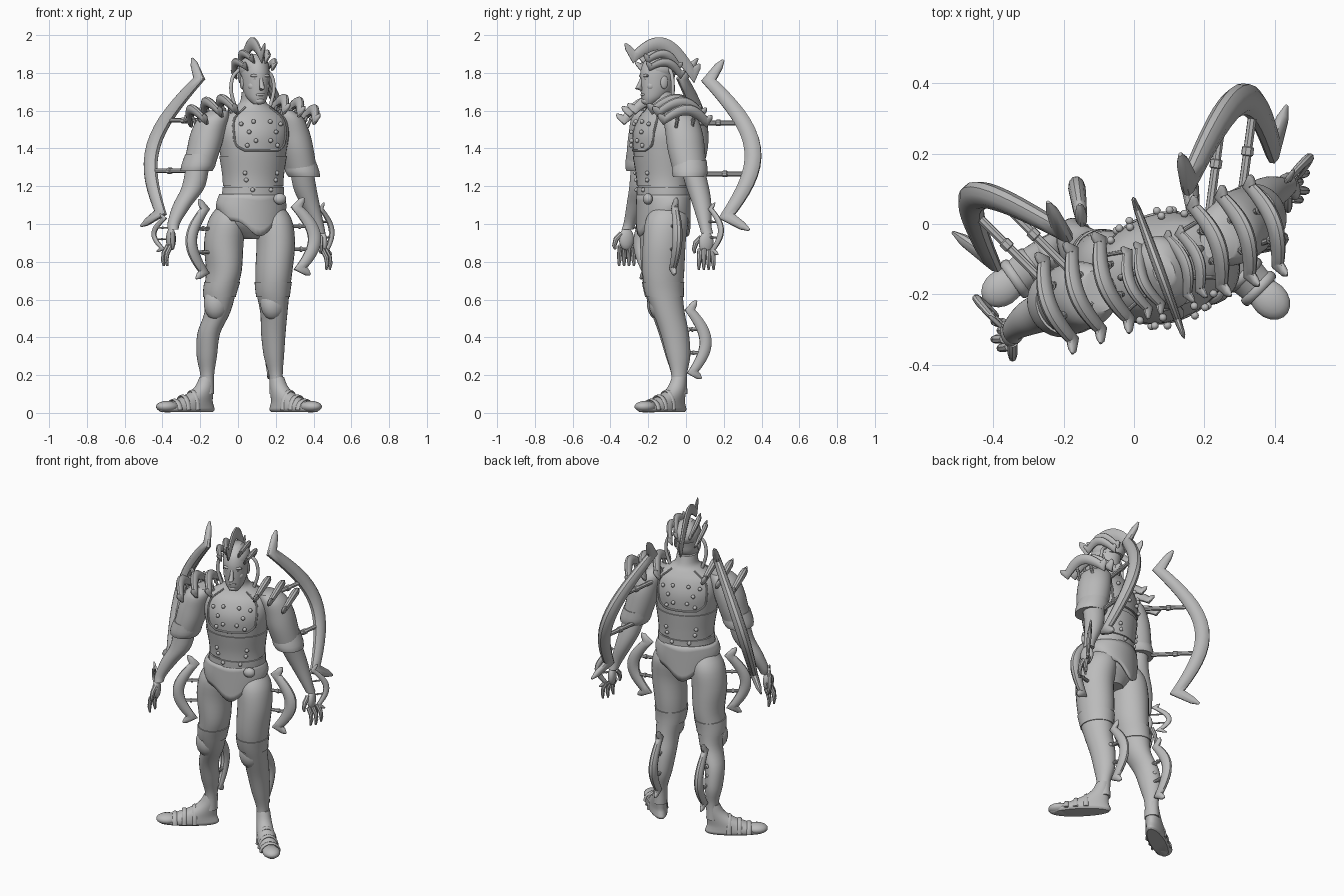
import bpy, bmesh
from math import sin, cos, pi, radians, atan2
from mathutils import Vector as V, Matrix

old = bpy.data.objects.get("Cube")
if old:
    bpy.data.objects.remove(old)

GREY = (.5, .5, .5, 1)
steel = bpy.data.materials.new("plain grey")
steel.use_nodes = True
steel.diffuse_color = GREY
steel.node_tree.nodes["Principled BSDF"].inputs["Base Color"].default_value = GREY

YAW = radians(20)
CENTRE = V((.08, -.12, 0))


def local(x, y, z):
    """Point in the turned frame of the body."""
    return CENTRE + Matrix.Rotation(YAW, 3, 'Z') @ V((x, y, z))


def finish(name, bm):
    bmesh.ops.recalc_face_normals(bm, faces=bm.faces)
    mesh = bpy.data.meshes.new(name)
    bm.to_mesh(mesh)
    bm.free()
    mesh.shade_smooth()
    mesh.set_sharp_from_angle(angle=radians(42))
    mesh.materials.append(steel)
    ob = bpy.data.objects.new(name, mesh)
    bpy.context.collection.objects.link(ob)
    return ob


def skin(name, rings, caps=True):
    bm = bmesh.new()
    loops = [[bm.verts.new(p) for p in ring] for ring in rings]
    n = len(loops[0])
    for a, b in zip(loops, loops[1:]):
        for i in range(n):
            j = (i + 1) % n
            bm.faces.new((a[i], a[j], b[j], b[i]))
    if caps:
        bm.faces.new(loops[0])
        bm.faces.new(loops[-1])
    return finish(name, bm)


def spline(rows, steps=4):
    """Smooth rows of numbers with a Catmull-Rom curve."""
    rows = [tuple(r) for r in rows]
    ext = [rows[0]] + rows + [rows[-1]]
    out = []
    for a, b, c, d in zip(ext, ext[1:], ext[2:], ext[3:]):
        for k in range(steps):
            t = k / steps
            out.append(tuple(q + t / 2 * (r - p + t * (2*p - 5*q + 4*r - s + t * (3*(q - r) + s - p)))
                             for p, q, r, s in zip(a, b, c, d)))
    return out + [rows[-1]]


def around(row, angle, yaw, grow=0):
    x, y, z, rx, ry = row
    flat = V(((rx + grow) * cos(angle), (ry + grow) * sin(angle), 0))
    return V((x, y, z)) + Matrix.Rotation(yaw, 3, 'Z') @ flat


def loft(name, rows, yaw=YAW, n=28, steps=4, grow=0):
    rings = [[around(r, 2*pi*i/n, yaw, grow) for i in range(n)] for r in spline(rows, steps)]
    return skin(name, rings)


def sweep(name, path, radii, ref, flat=1, n=10):
    """Tube along a path, mitred so that it keeps its width at corners."""
    rings = []
    for i, (p, r) in enumerate(zip(path, radii)):
        u = (p - path[i - 1]).normalized() if i else (path[1] - p).normalized()
        v = (path[i + 1] - p).normalized() if i + 1 < len(path) else u
        t = (u + v).normalized()
        mitre = 1 / max(u.dot(t), .5)
        a = (ref - t * ref.dot(t)).normalized()
        b = t.cross(a) * mitre
        rings.append([p + a * r * flat * cos(2*pi*k/n) + b * r * sin(2*pi*k/n) for k in range(n)])
    return skin(name, rings)


def ball(name, loc, size, yaw=YAW, seg=18):
    bm = bmesh.new()
    m = Matrix.Translation(loc) @ Matrix.Rotation(yaw, 4, 'Z') @ Matrix.Diagonal((*size, 1))
    bmesh.ops.create_uvsphere(bm, u_segments=seg, v_segments=seg // 2, radius=1, matrix=m)
    return finish(name, bm)


def bow(name, p, q, out, r, flat=.75, struts=True):
    """Recurved blade from p to q, bulging along out, held by two struts."""
    p, q, out = V(p), V(q), V(out)
    d = q - p
    arc = [p + d * t / 16 + out * sin(pi * t / 16) for t in range(17)]
    top, low = p - d * .15 + out * .5, q + d * .1 + out * .6
    path = [top, top.lerp(p, .3)] + arc + [low.lerp(q, .3), low]
    radii = [r * .15, r * .5] + [r * (.7 + .3 * sin(pi * t / 16)) for t in range(17)] + [r * .5, r * .15]
    sweep(name, path, radii, d.cross(out), flat)
    if struts:
        for k in (5, 11):
            base = p + d * k / 16 - out * .6
            w = r * .28
            line = [base.lerp(arc[k], t) for t in (0, .45, .46, .54, .55, 1)]
            sweep(name + "_strut", line, [w, w, w * 1.4, w * 1.4, w, w], d, n=8)


# Torso
torso = [(.07, -.11, .92, .06, .06), (.07, -.12, 1, .16, .12), (.07, -.12, 1.08, .17, .13),
         (.08, -.12, 1.16, .16, .13), (.08, -.12, 1.25, .16, .135), (.08, -.125, 1.38, .18, .15),
         (.08, -.125, 1.48, .195, .152), (.08, -.12, 1.56, .18, .125), (.08, -.115, 1.61, .115, .093),
         (.08, -.12, 1.645, .07, .074), (.08, -.13, 1.7, .06, .067)]
loft("torso", torso)
sampled = spline(torso, 12)


def on_torso(angle, z, grow=0):
    row = min(sampled, key=lambda r: abs(r[2] - z))
    return around(row, radians(angle), YAW, grow)


def torso_band(name, z0, z1, grow):
    rows = [r for r in sampled if z0 <= r[2] <= z1]
    loft(name, rows, steps=1, grow=grow)


torso_band("waist_plate", 1.2, 1.37, .006)
torso_band("belt", 1.15, 1.2, .008)

# Scalloped hip plate
skirt = []
for k in range(7):
    ring = []
    for i in range(48):
        a = 2 * pi * i / 48
        low = 1.05 - .1 * abs(sin(a)) ** 3 + .015 * cos(6 * a)
        z = 1.16 + (low - 1.16) * k / 6
        ring.append(around((.07, -.12, z, .172 + .02 * sin(pi * k / 7), .138), a, YAW))
    skirt.append(ring)
plate = skin("hip_plate", skirt, caps=False)
plate.modifiers.new("thickness", 'SOLIDIFY').thickness = .012

# Vest edging and studs, front and back
for face, name in ((-90, "front"), (90, "back")):
    trim = spline([(-42, 1.62), (-48, 1.56), (-48, 1.48), (-42, 1.405), (0, 1.385),
                   (42, 1.405), (48, 1.48), (48, 1.56), (42, 1.62)], 6)
    path = [on_torso(face + a, z, .001) for a, z in trim]
    sweep(name + "_vest_trim", path, [.006] * len(path), V((.1, .2, 1)), n=8)
    for a, z in ((14, 1.54), (34, 1.53), (22, 1.49), (12, 1.44), (26, 1.42), (32, 1.27), (30, 1.23), (18, 1.18)):
        for s in (-1, 1):
            ball(name + "_stud", on_torso(face + s * a, z, .008), (.012, .012, .012), seg=10)
ball("buckle", on_torso(-55, 1.13, .025), (.035, .025, .03))

# Head and face
head = [(.0, -.085, 1.635, .028, .025), (0, -.06, 1.665, .052, .06), (0, -.04, 1.71, .066, .085),
        (0, -.035, 1.76, .072, .092), (0, -.03, 1.81, .073, .095), (0, -.025, 1.86, .06, .08),
        (0, -.025, 1.89, .025, .035)]
loft("head", [(*local(x, y, z), rx, ry) for x, y, z, rx, ry in head])
cap = [(*local(0, -.015, z), rx, rx * 1.32) for z, rx in ((1.79, .07), (1.82, .078), (1.86, .068), (1.9, .03))]
loft("hair_cap", cap)
nose = [local(0, y, z) for y, z in ((-.115, 1.785), (-.13, 1.745), (-.14, 1.722), (-.12, 1.712))]
sweep("nose", nose, [.008, .011, .015, .008], V((1, .3, 0)))
ball("lips", local(0, -.114, 1.685), (.026, .012, .009))
ball("chin", local(0, -.1, 1.652), (.026, .022, .02))
for s in (-1, 1):
    ball("brow", local(s * .028, -.11, 1.785), (.028, .014, .009))
    ball("eye", local(s * .027, -.11, 1.768), (.012, .01, .007))
    ball("cheek", local(s * .034, -.085, 1.73), (.026, .024, .026))
    ball("ear", local(s * .07, -.02, 1.75), (.01, .022, .035))
    lock = spline([local(s * x, .01, z) for x, z in ((.07, 1.82), (.11, 1.78), (.12, 1.7), (.09, 1.6))])
    sweep("side_lock", [V(p) for p in lock], [.01] * len(lock), V((0, 1, 0)))

# Crest blades
bow("central_crest", (.125, -.275, 1.885), (.01, .04, 1.79), (0, 0, .113), .036, .42, False)
for s in (-1, 1):
    for x, z, size in ((.04, 1.87, .05), (.078, 1.83, .045)):
        side = local(s * .025, 0, size) - CENTRE
        bow("crest_blade", local(s * x, -.1, z), local(s * x, .07, z - .04), side, .024, .6, False)

# Shoulder blades
for s in (-1, 1):
    for x, z in ((.14, 1.605), (.225, 1.59), (.31, 1.55)):
        lean = local(s * .03, 0, .06) - CENTRE
        bow("shoulder_blade", local(s * x, -.11, z), local(s * x, .13, z - .01), lean, .031, .7)

# Arms: sleeve, cuff, forearm, hand
sleeves = {
    "right": [(-.1, -.19, 1.6, .05, .06), (-.13, -.2, 1.56, .08, .09), (-.16, -.205, 1.48, .09, .1),
              (-.183, -.215, 1.39, .087, .1), (-.205, -.225, 1.31, .083, .092)],
    "left": [(.24, -.05, 1.6, .05, .06), (.265, -.03, 1.56, .08, .09), (.29, -.01, 1.48, .09, .1),
             (.31, .002, 1.39, .09, .1), (.335, .02, 1.28, .083, .09)]}
forearms = {
    "right": [(-.21, -.225, 1.34, .06, .065), (-.235, -.24, 1.2, .062, .06), (-.295, -.265, 1.1, .05, .05),
              (-.338, -.295, 1.01, .034, .034), (-.343, -.31, .97, .028, .032)],
    "left": [(.33, .02, 1.34, .06, .065), (.352, .06, 1.2, .062, .06), (.383, .085, 1.1, .05, .05),
             (.42, .1, 1, .034, .034), (.435, .112, .95, .028, .032)]}
for side, s in (("right", -1), ("left", 1)):
    sleeve, arm = sleeves[side], forearms[side]
    loft(side + "_sleeve", sleeve)
    x, y, z, rx, ry = sleeve[-1]
    loft(side + "_cuff", [(x - s * .01, y, z + .06, rx, ry), (x + s * .005, y, z, rx + .007, ry + .006),
                          (x + s * .015, y, z - .03, rx, ry)], steps=3)
    loft(side + "_forearm", arm)
    wx, wy, wz = arm[-1][:3]
    hand = V((wx + s * .012, wy - .005, wz - .05))
    ball(side + "_palm", hand, (.024, .042, .06))
    for f in range(4):
        spread = V((s * .015 * (f % 2), -.033 + .022 * f, -.035))
        finger = [hand + spread * k + V((s * bend, 0, -drop))
                  for k, bend, drop in ((1, 0, 0), (1.1, .02, .035), (1.15, .025, .07), (1.2, .02, .1))]
        sweep(side + "_finger", finger, [.014, .013, .011, .006], V((0, 1, 0)), n=8)
    thumb = [hand + V((-s * .01, y, z)) for y, z in ((-.025, .03), (-.055, 0), (-.065, -.035), (-.06, -.055))]
    sweep(side + "_thumb", thumb, [.014, .014, .011, .006], V((1, 0, 0)), n=8)

# Legs: thigh, shin, knee
legs = {
    "right": [(-.03, -.14, 1.12, .05, .06), (-.055, -.135, 1.03, .095, .112), (-.075, -.13, .9, .103, .115),
              (-.075, -.125, .75, .092, .113), (-.095, -.12, .64, .083, .1), (-.11, -.1, .53, .066, .085),
              (-.155, -.07, .42, .058, .076), (-.165, -.045, .3, .052, .064), (-.163, -.036, .2, .036, .042),
              (-.165, -.036, .1, .038, .045)],
    "left": [(.16, -.09, 1.12, .05, .06), (.185, -.1, 1.03, .095, .112), (.2, -.115, .9, .1, .115),
             (.19, -.12, .75, .096, .113), (.185, -.115, .64, .086, .1), (.19, -.09, .53, .07, .085),
             (.187, -.06, .42, .063, .077), (.19, -.04, .3, .052, .064), (.2, -.036, .2, .036, .042),
             (.205, -.036, .1, .038, .045)]}
feet = {"right": V((-.82, -.57, 0)), "left": V((.71, -.7, 0))}
for side in legs:
    leg = legs[side]
    loft(side + "_leg", leg)
    smooth = spline(leg, 8)
    loft(side + "_thigh_cuff", [r for r in smooth if .6 < r[2] < .7], steps=1, grow=.005)
    x, y = leg[5][:2]
    ball(side + "_knee_pad", (x - .005, y - .045, .58), (.068, .062, .09))
    for k in range(4):
        ball(side + "_shin_stud", (leg[6][0], .012 - .01 * k, .44 - .06 * k), (.012, .012, .012), seg=10)
    # Shoe with blunt toe and three straps
    ankle, ahead = V(leg[-1][:3]), feet[side]
    ankle.z = 0
    turn = atan2(ahead.y, ahead.x)
    shoe = [(.13, .005, .165, .046), (.132, .018, .178, .056), (.128, .038, .168, .056), (.095, .062, .128, .052),
            (.045, .1, .08, .047), (.015, .14, .053, .043), (0, .19, .04, .038)]
    loft(side + "_shoe", [(*(ankle + ahead * f + V((0, 0, z))), a, b) for f, z, a, b in shoe], turn)
    ball(side + "_toe_cap", ankle + ahead * .255 + V((0, 0, .033)), (.065, .052, .031), turn)
    across = V((-ahead.y, ahead.x, 0))
    for f, h in ((.095, .115), (.155, .09), (.21, .068)):
        strap = [ankle + ahead * f + across * .055 * cos(pi * k / 12) + V((0, 0, .015 + (h - .015) * sin(pi * k / 12)))
                 for k in range(13)]
        sweep(side + "_shoe_strap", strap, [.008] * 13, ahead, 1.8, n=8)

# Bows mounted on back, thighs, forearms and calves
bow("right_great_bow", (-.205, -.02, 1.77), (-.41, -.1, 1.06), (-.14, .14, 0), .044)
bow("left_great_bow", (.155, .12, 1.76), (.395, .215, 1.04), (.025, .185, 0), .046)
bow("right_thigh_bow", (-.175, -.19, 1.08), (-.18, -.21, .745), (-.07, -.05, 0), .034)
bow("left_thigh_bow", (.31, -.06, 1.09), (.33, -.07, .765), (.085, .02, 0), .036)
bow("right_forearm_bow", (-.39, -.28, 1.03), (-.4, -.25, .87), (-.05, .05, 0), .016)
bow("left_forearm_bow", (.44, .13, 1.08), (.47, .14, .86), (.04, .05, 0), .018)
bow("right_calf_bow", (-.15, .02, .545), (-.155, .035, .215), (-.01, .076, 0), .033)
bow("left_calf_bow", (.17, .02, .545), (.17, .035, .215), (-.01, .076, 0), .033)
